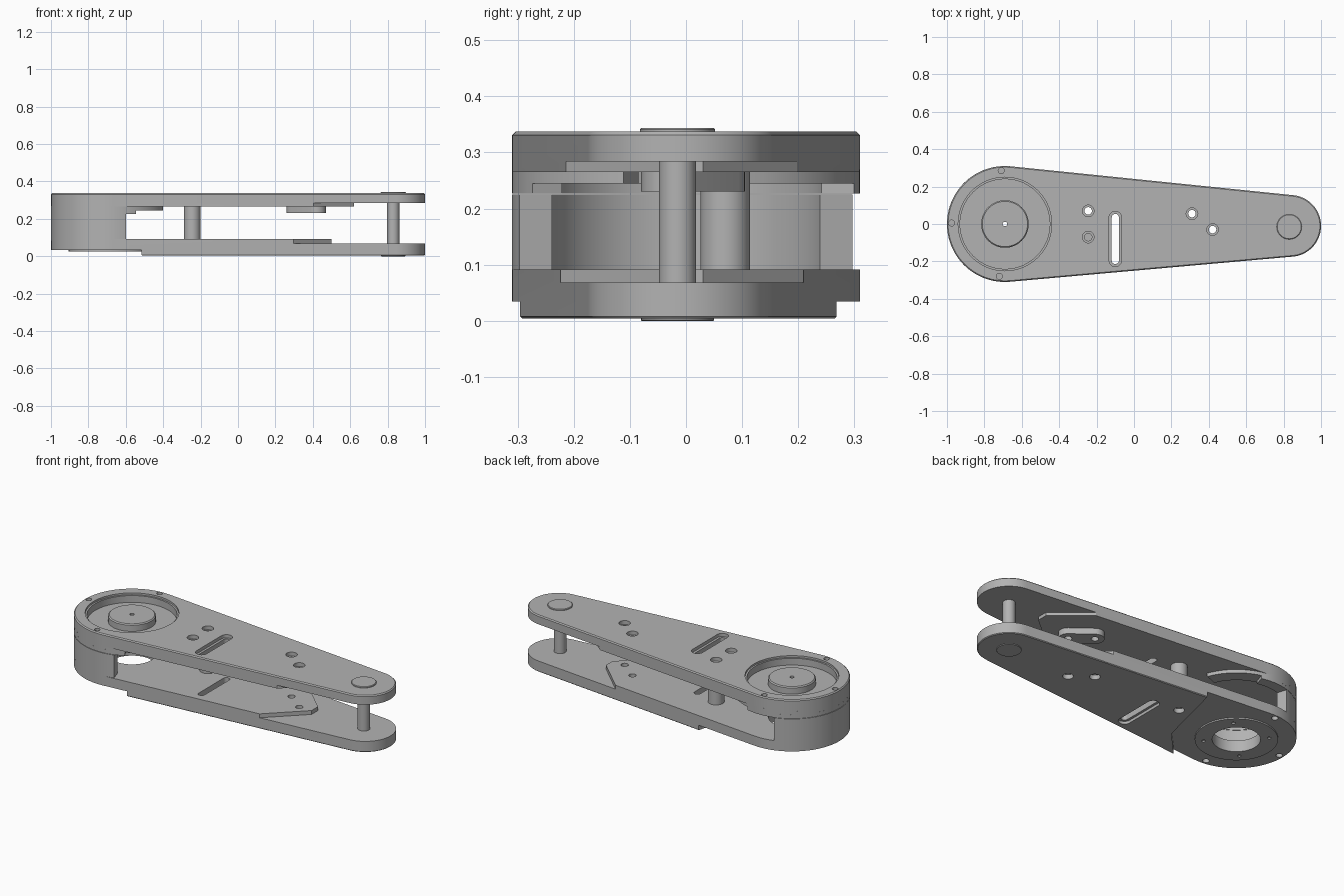
import bpy, bmesh
from math import pi, sin, cos, acos, atan2, hypot, radians

cube = bpy.data.objects.get("Cube")
if cube:
    bpy.data.objects.remove(cube, do_unlink=True)

grey = bpy.data.materials.new("satin_grey")
grey.use_nodes = True
GREY = (0.45, 0.45, 0.45, 1)
grey.diffuse_color = GREY
grey.node_tree.nodes["Principled BSDF"].inputs["Base Color"].default_value = GREY


# ---- profile helpers -------------------------------------------------
def arc(c, r, a0, a1, n):
    return [(c[0] + r * cos(a0 + (a1 - a0) * i / n),
             c[1] + r * sin(a0 + (a1 - a0) * i / n)) for i in range(n + 1)]


def circle(c, r, n=48):
    return arc(c, r, 0, 2 * pi, n)[:-1]


def hull(c1, r1, c2, r2, n=40):
    """Two circles joined by their outer tangents."""
    dx, dy = c2[0] - c1[0], c2[1] - c1[1]
    base, t = atan2(dy, dx), acos((r1 - r2) / hypot(dx, dy))
    return (arc(c1, r1, base + t, base + 2 * pi - t, n)
            + arc(c2, r2, base - t, base + t, n))


def band(c, r0, r1, a0, a1, n=64):
    a0, a1 = radians(a0), radians(a1)
    return arc(c, r1, a0, a1, n) + arc(c, r0, a1, a0, n)


# ---- solid helpers ---------------------------------------------------
def prism(name, pts, z0, z1, top=0, bottom=0):
    bm = bmesh.new()
    face = bm.faces.new([bm.verts.new((x, y, z0)) for x, y in pts])
    ext = bmesh.ops.extrude_face_region(bm, geom=[face])
    for v in ext["geom"]:
        if isinstance(v, bmesh.types.BMVert):
            v.co.z = z1
    bmesh.ops.recalc_face_normals(bm, faces=bm.faces)
    for z, width in ((z1, top), (z0, bottom)):
        if width:
            rim = [e for e in bm.edges if all(abs(v.co.z - z) < 1e-5 for v in e.verts)]
            bmesh.ops.bevel(bm, geom=rim, offset=width, segments=1, affect='EDGES')
    mesh = bpy.data.meshes.new(name)
    bm.to_mesh(mesh)
    bm.free()
    mesh.materials.append(grey)
    ob = bpy.data.objects.new(name, mesh)
    bpy.context.collection.objects.link(ob)
    return ob


def cut(ob, pts, z0, z1):
    cutter = prism("cutter", pts, z0, z1)
    cutter.hide_render = True
    mod = ob.modifiers.new("cut", 'BOOLEAN')
    mod.operation, mod.solver, mod.object = 'DIFFERENCE', 'EXACT', cutter
    bpy.context.view_layer.objects.active = ob
    bpy.ops.object.modifier_apply(modifier=mod.name)
    bpy.data.objects.remove(cutter, do_unlink=True)


HEAD, TIP = (-0.69, 0.0), (0.835, -0.01)
PIN = (0.83, -0.015)
outline = hull(HEAD, 0.31, TIP, 0.165)
SPACER, BLIND = (-0.245, 0.07), (-0.245, -0.07)
PAIR = [(0.31, 0.055), (0.42, -0.03)]
SLOT = [(-0.1, 0.035), (-0.1, -0.195)]
SCREWS = [(-0.71, 0.285), (-0.975, 0.005), (-0.72, -0.28)]


def slot(r):
    return hull(SLOT[0], r, SLOT[1], r, 16)


def tip_step(edge_x, edge_y, tip_x):
    """Region beyond a blunt arrow-shaped step."""
    return [(edge_x, edge_y), (tip_x, 0.03), (tip_x, -0.03),
            (edge_x, -edge_y), (1.2, -0.5), (1.2, 0.5)]


# ---- top plate ---------------------------------------------------------
top = prism("top_plate", outline, 0.265, 0.337, top=0.006)
cut(top, tip_step(0.36, 0.25, 0.62), 0.2, 0.284)
cut(top, circle(HEAD, 0.25, 72), 0.326, 0.4)
cut(top, circle(HEAD, 0.24, 72), 0.286, 0.4)
cut(top, circle(HEAD, 0.012, 16), 0.2, 0.4)
cut(top, slot(0.033), 0.318, 0.4)
cut(top, slot(0.019), 0.2, 0.4)
for p in [SPACER, BLIND] + PAIR:
    cut(top, circle(p, 0.031, 32), 0.315, 0.4)
    cut(top, circle(p, 0.02, 32), 0.2, 0.4)
for p in SCREWS:
    cut(top, circle(p, 0.016, 24), 0.3, 0.4)

# raised hub in the round pocket
hub = prism("pocket_hub", circle(HEAD, 0.127, 64), 0.28, 0.328, top=0.006)
cut(hub, circle(HEAD, 0.012, 16), 0.2, 0.4)

# rims hanging below the head of the top plate
prism("head_rim", band(HEAD, 0.235, 0.31, 21, 339), 0.245, 0.27)
prism("head_lower_rim", band(HEAD, 0.25, 0.31, 75, 298), 0.227, 0.25)

# underside boss around the hole pair
boss = prism("hole_pair_boss", hull(PAIR[0], 0.05, PAIR[1], 0.05, 20), 0.23, 0.27)
for p in PAIR:
    cut(boss, circle(p, 0.02, 32), 0.2, 0.3)

# ---- bottom plate ------------------------------------------------------
bottom = prism("bottom_plate", outline, 0.004, 0.091, bottom=0.004)
cut(bottom, tip_step(0.28, 0.24, 0.5), 0.068, 0.2)
cut(bottom, [(-0.24, 0.4), (-0.27, 0.265), (-0.37, -0.14), (-0.52, -0.30),
             (-0.6, -0.4), (-1.2, -0.4), (-1.2, 0.4)], -0.1, 0.034)
cut(bottom, circle(HEAD, 0.125, 64), -0.1, 0.2)
cut(bottom, slot(0.033), -0.1, 0.02)
cut(bottom, slot(0.019), -0.1, 0.2)
for p in [SPACER] + PAIR:
    cut(bottom, circle(p, 0.028, 32), -0.1, 0.03)
    cut(bottom, circle(p, 0.02, 32), -0.1, 0.2)
for p in SCREWS:
    cut(bottom, circle(p, 0.018, 24), -0.1, 0.06)

# bearing ring under the head
ring = prism("bearing_ring", circle(HEAD, 0.215, 72), 0.026, 0.05)
cut(ring, circle(HEAD, 0.125, 64), 0, 0.1)
for i in range(4):
    cut(ring, circle(arc(HEAD, 0.17, pi / 4, pi / 4 + 2 * pi, 4)[i], 0.01, 12), 0, 0.04)

# curved housing wall between the plates
prism("housing_wall", band(HEAD, 0.25, 0.31, 107, 287), 0.085, 0.225)

# ---- posts and pin caps --------------------------------------------------
prism("tip_post", circle(PIN, 0.033, 40), 0.06, 0.29)
prism("top_pin_cap", circle(PIN, 0.067, 48), 0.33, 0.344, top=0.003)
prism("bottom_pin_cap", circle(PIN, 0.065, 48), 0.0, 0.02, bottom=0.001)
spacer = prism("spacer_tube", circle(SPACER, 0.044, 40), 0.085, 0.27)
cut(spacer, circle(SPACER, 0.02, 32), 0, 0.4)

# smooth the round walls, keep the machined edges crisp
for ob in [o for o in bpy.data.objects if o.type == 'MESH' and grey.name in o.data.materials]:
    bpy.ops.object.select_all(action='DESELECT')
    ob.select_set(True)
    bpy.context.view_layer.objects.active = ob
    bpy.ops.object.shade_smooth_by_angle(angle=radians(30))
